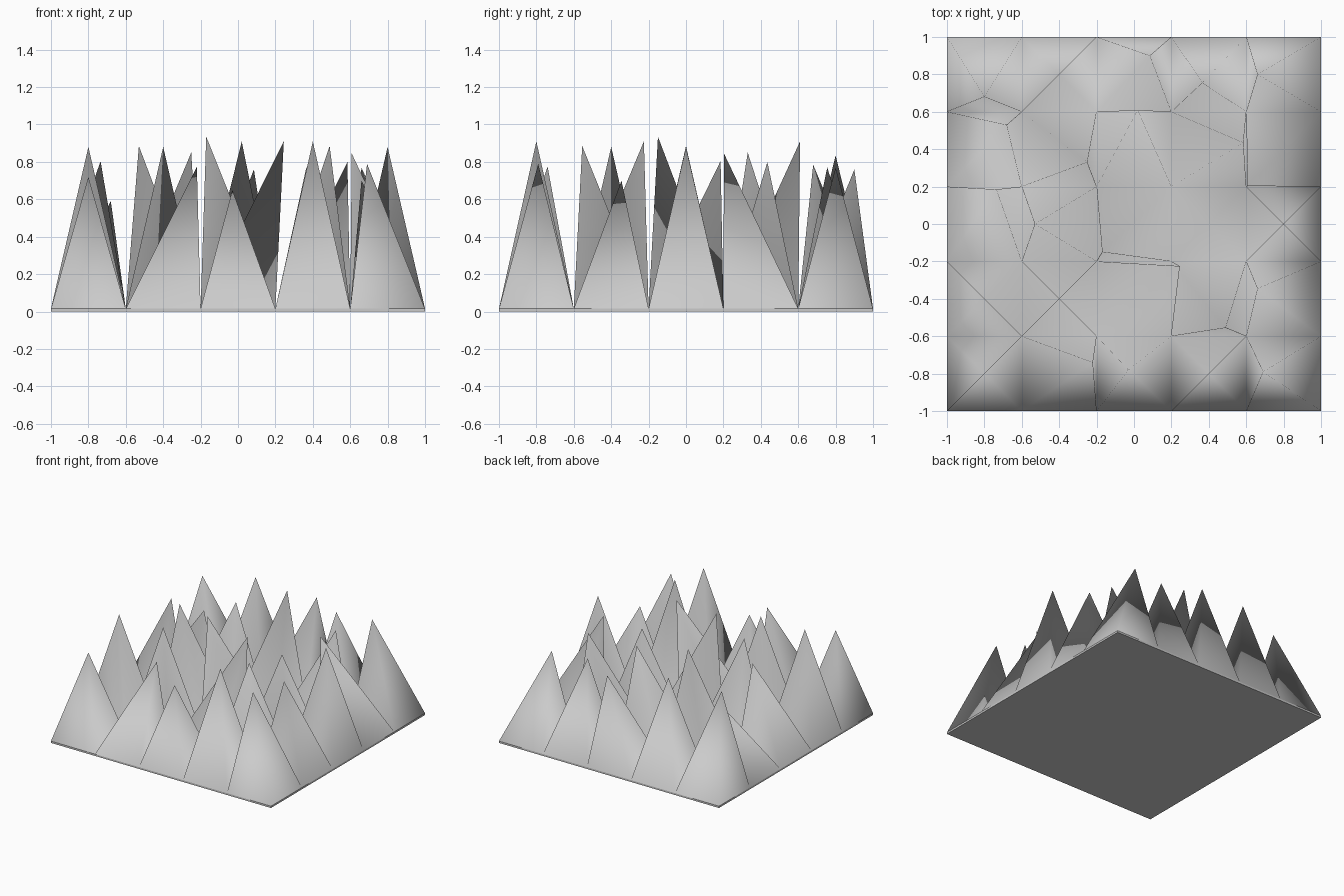
import bpy, bmesh

if "Cube" in bpy.data.objects:
    bpy.data.objects.remove(bpy.data.objects["Cube"])

N, CELL, BASE = 5, 0.4, 0.015

# Peak of each cell (x, y, z), rows from front to back, left to right
PEAKS = [
    [(-.8, -.8, .72), (-.22, -.74, .775), (-.03, -.78, .65), (.4, -.8, .91), (.69, -.79, .79)],
    [(-.8, -.4, .88), (-.4, -.4, .88), (.245, -.225, .91), (.49, -.555, .885), (.66, -.345, .70)],
    [(-.735, .185, .805), (-.53, 0, .885), (-.17, -.15, .935), (.4, 0, .72), (.8, 0, .88)],
    [(-.68, .53, .59), (-.25, .33, .85), (.02, .61, .91), (.585, .435, .80), (.608, .203, .845)],
    [(-.8, .68, .785), (-.4, .8, .835), (.085, .9, .76), (.365, .755, .77), (.66, .8, .77)],
]


def add_object(name, bm, smooth):
    mesh = bpy.data.meshes.new(name)
    bm.to_mesh(mesh)
    bm.free()
    for p in mesh.polygons:
        p.use_smooth = smooth
    obj = bpy.data.objects.new(name, mesh)
    bpy.context.collection.objects.link(obj)
    return obj


# Spiked surface: a grid whose every cell is drawn up to one leaning peak
bm = bmesh.new()
grid = [[bm.verts.new((-1 + i * CELL, -1 + j * CELL, BASE)) for i in range(N + 1)]
        for j in range(N + 1)]
for j, row in enumerate(PEAKS):
    for i, peak in enumerate(row):
        top = bm.verts.new(peak)
        ring = [grid[j][i], grid[j][i + 1], grid[j + 1][i + 1], grid[j + 1][i]]
        for k in range(4):
            bm.faces.new((ring[k], ring[(k + 1) % 4], top))
add_object("spiked_surface", bm, True)

# Thin base plate
bm = bmesh.new()
bmesh.ops.create_cube(bm, size=1)
bmesh.ops.scale(bm, vec=(2, 2, BASE), verts=bm.verts)
bmesh.ops.translate(bm, vec=(0, 0, BASE / 2), verts=bm.verts)
add_object("base_plate", bm, False)
